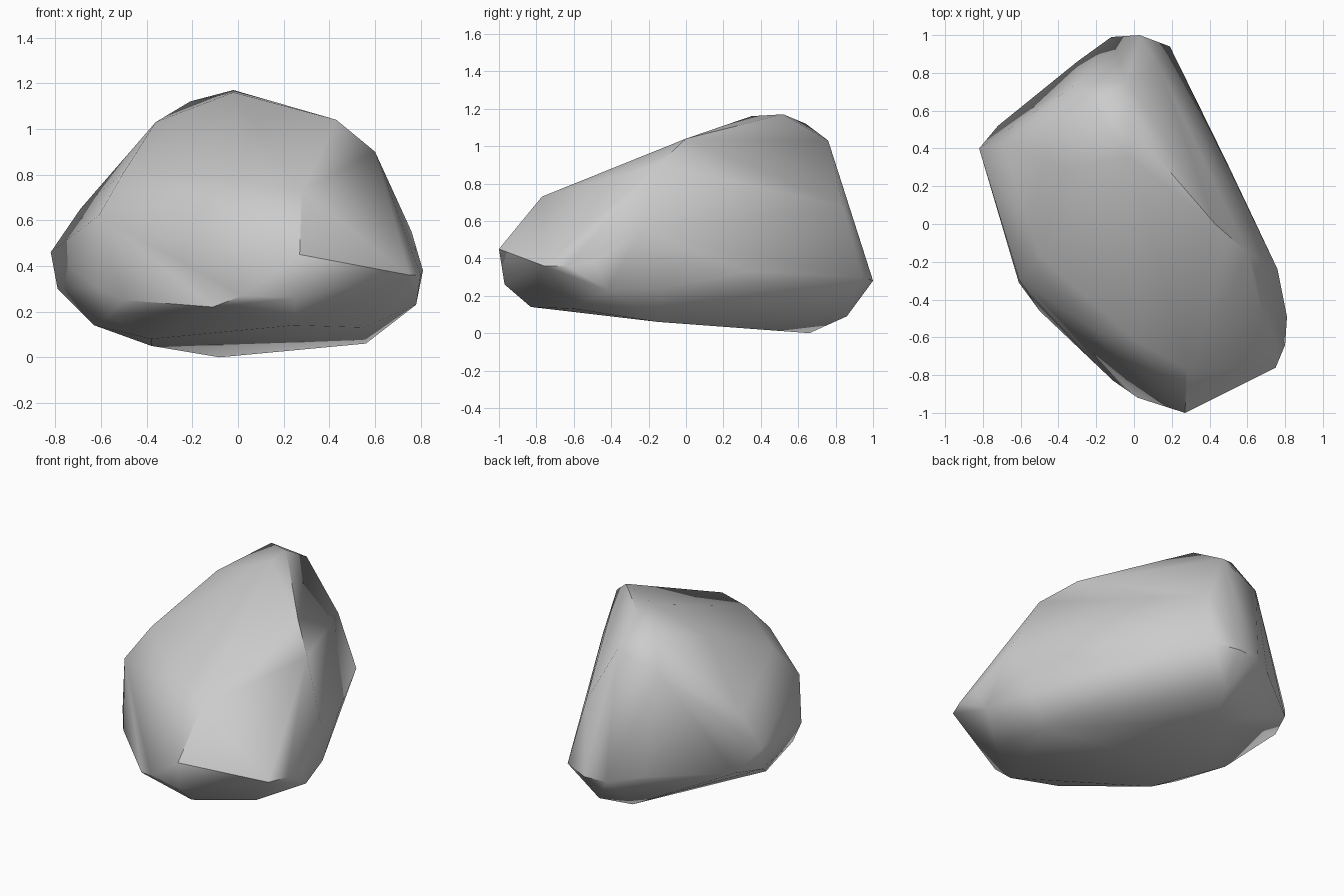
import bpy, bmesh, math

# Key corners of the boulder, grouped by region; the hull makes the facets
crest = [(-.02, .52, 1.17), (.04, .45, 1.15), (-.02, .35, 1.16), (-.21, .64, 1.12),
         (-.32, .73, .93), (-.04, .76, 1.03), (-.36, .30, 1.03)]
back = [(.13, .84, .68), (-.06, .87, .67), (.19, .94, .30), (.03, 1.0, .28),
        (-.12, .99, .28), (-.30, .86, .31)]
left = [(-.72, .52, .32), (-.82, .40, .46), (-.69, .42, .65), (-.79, .35, .30),
        (-.61, -.29, .62), (-.50, -.17, .81), (-.61, -.31, .30), (-.57, -.28, .18),
        (-.50, -.46, .25)]
front = [(.27, -1.0, .45), (.25, -.97, .26), (.02, -.92, .27), (-.11, -.83, .22),
         (.28, -.77, .73), (.0, -.61, .78), (-.20, -.57, .71), (.75, -.76, .36)]
right = [(.80, -.64, .36), (.81, -.49, .38), (.78, -.42, .23), (.76, -.24, .55),
         (.60, -.15, .90), (.43, .00, 1.04), (.49, .33, .33), (.69, -.12, .24)]
base = [(-.63, .08, .14), (-.38, .03, .05), (-.38, -.30, .08), (-.08, .66, .0),
        (.56, -.15, .06), (.25, -.83, .14), (.02, .86, .09), (.55, -.60, .13)]

bm = bmesh.new()
for p in crest + back + left + front + right + base:
    bm.verts.new(p)
res = bmesh.ops.convex_hull(bm, input=bm.verts)
junk = [e for e in res["geom_interior"] + res["geom_unused"]
        if isinstance(e, bmesh.types.BMVert)]
bmesh.ops.delete(bm, geom=list(set(junk)), context='VERTS')
bmesh.ops.recalc_face_normals(bm, faces=bm.faces)

mesh = bpy.data.meshes.new("boulder")
bm.to_mesh(mesh)
bm.free()
boulder = bpy.data.objects.new("boulder", mesh)
bpy.context.collection.objects.link(boulder)

# Soft facets with only the hard ridges kept sharp
bpy.context.view_layer.objects.active = boulder
boulder.select_set(True)
bpy.ops.object.shade_smooth_by_angle(angle=math.radians(42))
